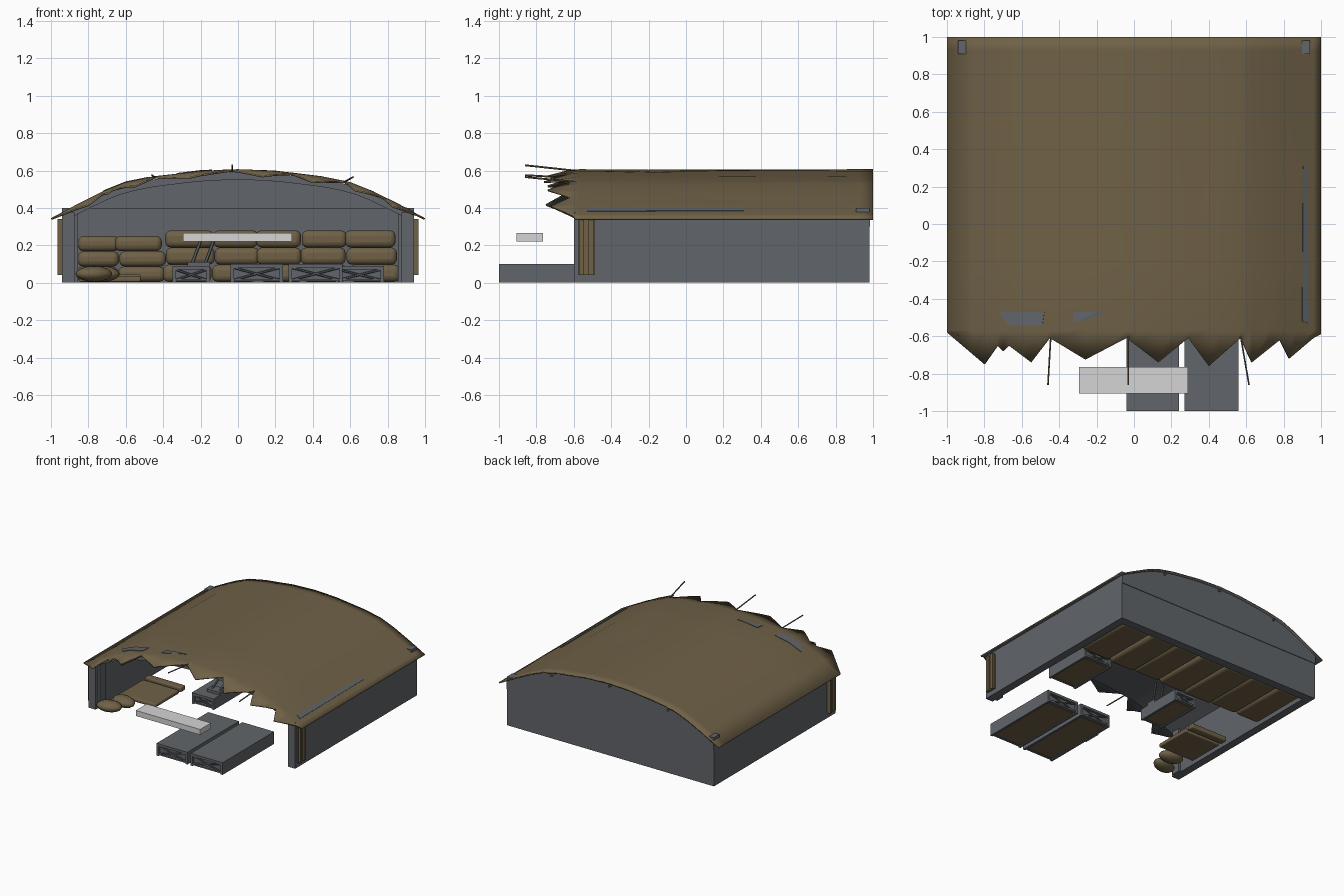
import bpy, bmesh, math, random
from mathutils import Vector

if "Cube" in bpy.data.objects:
    bpy.data.objects.remove(bpy.data.objects["Cube"])

random.seed(4)

def mat(name, c):
    m = bpy.data.materials.new(name)
    m.diffuse_color = (*c, 1)
    m.use_nodes = True
    m.node_tree.nodes["Principled BSDF"].inputs["Base Color"].default_value = m.diffuse_color
    return m

GREY = mat("slate grey", (0.12, 0.13, 0.142))
TAN = mat("earth tan", (0.16, 0.12, 0.063))
PALE = mat("pale grey", (0.66, 0.66, 0.66))

def mesh_obj(name, verts, faces, *mats):
    me = bpy.data.meshes.new(name)
    me.from_pydata(verts, [], faces)
    ob = bpy.data.objects.new(name, me)
    bpy.context.collection.objects.link(ob)
    for m in mats:
        me.materials.append(m)
    bm = bmesh.new()
    bm.from_mesh(me)
    bmesh.ops.recalc_face_normals(bm, faces=bm.faces)
    bm.to_mesh(me)
    bm.free()
    return ob

def smooth(ob, angle=35):
    bpy.ops.object.select_all(action='DESELECT')
    ob.select_set(True)
    bpy.context.view_layer.objects.active = ob
    bpy.ops.object.shade_smooth_by_angle(angle=math.radians(angle))

def box(name, x, y, z, m, bevel=0, taper=0):
    v = []
    for k, zz in enumerate(z):
        t = taper * (1 - k)
        v += [(x[0] + t, y[0], zz), (x[1] - t, y[0], zz), (x[1] - t, y[1], zz), (x[0] + t, y[1], zz)]
    f = [(3, 2, 1, 0), (4, 5, 6, 7), (0, 1, 5, 4), (1, 2, 6, 5), (2, 3, 7, 6), (3, 0, 4, 7)]
    ob = mesh_obj(name, v, f, m)
    if bevel:
        b = ob.modifiers.new("round", 'BEVEL')
        b.width, b.segments = bevel, 3
        smooth(ob, 50)
    return ob

def rod(name, a, b, r, m):
    a, b = Vector(a), Vector(b)
    bpy.ops.mesh.primitive_cylinder_add(vertices=6, radius=r, depth=(b - a).length, location=(a + b) / 2)
    ob = bpy.context.object
    ob.name = name
    ob.rotation_euler = (b - a).to_track_quat('Z', 'Y').to_euler()
    ob.data.materials.append(m)
    return ob

def lerp(pts, x):
    for (x0, y0), (x1, y1) in zip(pts, pts[1:]):
        if x <= x1:
            return y0 + (y1 - y0) * (x - x0) / (x1 - x0)
    return pts[-1][1]

ARCH = [(0, .607), (.2, .598), (.45, .568), (.6, .538), (.72, .49), (.86, .42), (1, .345)]
def arch(x):
    return lerp(ARCH, abs(x))

# ragged canvas roof, grey on its underside
RAG = [(-1, -.58), (-.8, -.75), (-.73, -.65), (-.7, -.68), (-.67, -.65), (-.55, -.74), (-.45, -.61),
       (-.26, -.725), (-.04, -.61), (.13, -.74), (.29, -.61), (.4, -.76), (.57, -.61), (.63, -.74),
       (.78, -.62), (.83, -.72), (.96, -.61), (1, -.59)]
xs = sorted({p[0] for p in RAG} | {s * p[0] for p in ARCH for s in (1, -1)})
rows = [-.57, -.2, .2, .6, .93, 1.0]
V, F = [], []
for j in range(len(rows) + 1):
    for x in xs:
        y = lerp(RAG, x) if j == 0 else rows[j - 1]
        z = arch(x)
        if j == 0:
            z -= max(0, -.6 - y) * .2
        elif 1 < j < 5 and abs(x) < .95:
            z += random.uniform(-.004, .002)
        V.append((x, y, z))
n = len(xs)
for j in range(len(rows)):
    for i in range(n - 1):
        F.append((j * n + i, j * n + i + 1, (j + 1) * n + i + 1, (j + 1) * n + i))
roof = mesh_obj("canvas_roof", V, F, TAN, GREY)
if roof.data.polygons[0].normal.z < 0:
    roof.data.flip_normals()
s = roof.modifiers.new("thickness", 'SOLIDIFY')
s.thickness, s.offset, s.material_offset = .01, -1, 1
smooth(roof, 40)

# arched grey shell and gable, extruded from a profile
def arched(name, half, y0, y1, drop, bottom):
    px = [half * (i / 12 - 1) for i in range(25)]
    low = [(x, arch(x) - .055) if bottom is None else (x, bottom) for x in px]
    prof = [(x, arch(x) - drop) for x in px]
    k = len(px)
    v = [(x, y, z) for y in (y0, y1) for x, z in prof + low]
    f = []
    for i in range(k - 1):
        for o in (0, 2 * k):
            f.append((o + i, o + i + 1, o + k + i + 1, o + k + i))
        f.append((i, i + 1, 2 * k + i + 1, 2 * k + i))
        f.append((k + i, k + i + 1, 3 * k + i + 1, 3 * k + i))
    for i in (0, k - 1):
        f.append((i, k + i, 3 * k + i, 2 * k + i))
    ob = mesh_obj(name, v, f, GREY)
    smooth(ob)

arched("roof_shell", .94, -.59, .985, .014, None)
arched("back_gable", .94, .93, .985, .014, .3)

# walls
box("back_wall", (-.94, .94), (.91, .98), (0, .40), GREY)
for sx, side in ((-1, "left"), (1, "right")):
    def span(a, b):
        return tuple(sorted((sx * a, sx * b)))
    box(side + "_wall", span(.875, .94), (-.6, .98), (0, .375), GREY)
    box(side + "_inner_post", span(.855, .885), (-.57, -.5), (0, .375), GREY)
    # wooden slats outside the front corners
    for y in (-.57, -.52):
        box(side + "_slat", span(.94, .965), (y, y + .025), (.04, .34), TAN)
    box(side + "_slat_back", span(.94, .95), (-.575, -.49), (.04, .335), TAN)

# torn openings in the roof, showing grey
def patch(name, corners):
    N = 6
    a, b, c, d = [Vector(p) for p in corners]
    v, f = [], []
    for i in range(N + 1):
        for p in (a.lerp(b, i / N), d.lerp(c, i / N)):
            v.append((p.x, p.y, arch(p.x) + .004))
        if i:
            f.append((2 * i - 2, 2 * i, 2 * i + 1, 2 * i - 1))
    ob = mesh_obj(name, v, f, GREY)
    ob.modifiers.new("thickness", 'SOLIDIFY').thickness = .006

patch("roof_tear_left", [(-.67, -.545), (-.49, -.54), (-.48, -.47), (-.72, -.47)])
patch("roof_tear_middle", [(-.33, -.525), (-.29, -.52), (-.14, -.47), (-.32, -.47)])
patch("roof_tear_side", [(.9, -.52), (.935, -.53), (.93, .31), (.905, .31)])

# stakes poking out from the roof front, pegs at the back
for a, b in (((-.445, -.6, .56), (-.46, -.86, .575)), ((-.03, -.6, .6), (-.03, -.86, .628)),
             ((.57, -.6, .54), (.615, -.86, .565))):
    rod("roof_stake", a, b, .005, TAN)
for x in (-.53, 0, .53):
    rod("back_peg", (x, .96, arch(x) - .03), (x, .998, arch(x) - .03), .01, TAN)

# sandbag bank along the back wall
cols = [-.87, -.65, -.4, -.14, .1, .34, .58, .85]
for i in range(7):
    top = .245 if i < 2 else .275
    for k in range(3):
        j = random.uniform(-.012, .012)
        box("sandbag_bank", (cols[i] + j + .004, cols[i + 1] + j + .004),
            (.4 + .03 * k + j, .92), (.005 + k * top / 3, .005 + (k + 1) * top / 3), TAN, .03)

# loose sandbags at the front left and a low tan platform
for x, y, r in ((-.77, -.57, .25), (-.73, -.44, -.15)):
    bpy.ops.mesh.primitive_uv_sphere_add(segments=14, ring_count=8, location=(x, y, .047))
    ob = bpy.context.object
    ob.name = "loose_sandbag"
    ob.scale = (.1, .065, .042)
    ob.rotation_euler.z = r
    ob.data.materials.append(TAN)
    smooth(ob, 60)
box("low_platform", (-.85, -.52), (-.33, -.02), (.005, .035), TAN, .008)
box("low_platform_end", (-.85, -.52), (0, .06), (.005, .045), TAN, .008)

# crates with open braced ends and tan bases
def crate(x0, x1, y0, y1, h):
    t = .018
    box("crate_lid", (x0, x1), (y0, y1), (h - .02, h), GREY)
    box("crate_base", (x0 + t, x1 - t), (y0 + .03, y1 - .03), (.008, .02), TAN)
    for x in (x0, x1 - t):
        box("crate_side", (x, x + t), (y0, y1), (0, h - .02), GREY)
    for y, e in ((y0, y0 + .02), (y1, y1 - .02)):
        box("crate_end", (x0 + t, x1 - t), tuple(sorted((e, e + (e - y) * .5))), (.012, h - .02), GREY)
        rod("crate_brace", (x0 + t, (y + e) / 2, .015), (x1 - t, (y + e) / 2, h - .02), .006, GREY)
        rod("crate_brace", (x1 - t, (y + e) / 2, .015), (x0 + t, (y + e) / 2, h - .02), .006, GREY)
        box("crate_rail", (x0 + t, x1 - t), tuple(sorted((y, e))), (.008, .02), GREY)

crate(-.04, .24, -1, -.33, .1)
crate(.27, .56, -1, -.33, .1)
crate(.52, .78, -.06, .36, .09)
crate(-.35, -.15, -.1, .3, .09)

# tools leaning on the small crate
for x in (-.25, -.18):
    rod("leaning_tool", (x, .0, .09), (x + .05, .1, .225), .009, GREY)
box("tool_head", (-.27, -.15), (-.02, .06), (.09, .112), GREY)

# pale floating bar
box("pale_bar", (-.295, .29), (-.905, -.765), (.22, .265), PALE)
